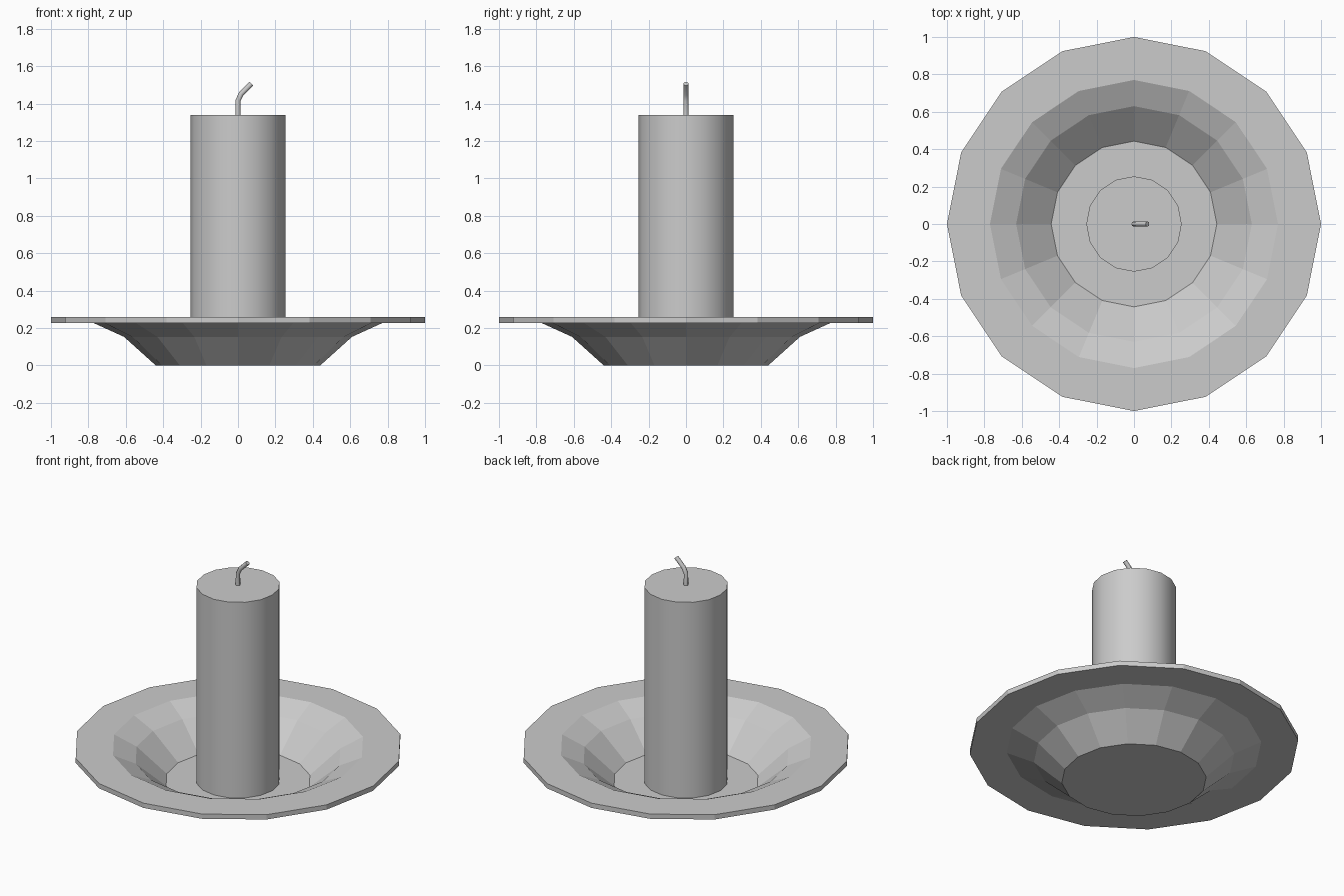
import bpy, bmesh
from math import pi, radians
from mathutils import Matrix, Vector

if "Cube" in bpy.data.objects:
    bpy.data.objects.remove(bpy.data.objects["Cube"])

SIDES = 16


def finish(name, bm, smooth=None):
    bmesh.ops.recalc_face_normals(bm, faces=bm.faces)
    mesh = bpy.data.meshes.new(name)
    bm.to_mesh(mesh)
    bm.free()
    obj = bpy.data.objects.new(name, mesh)
    bpy.context.collection.objects.link(obj)
    if smooth:
        bpy.ops.object.select_all(action='DESELECT')
        obj.select_set(True)
        bpy.context.view_layer.objects.active = obj
        bpy.ops.object.shade_smooth_by_angle(angle=radians(smooth))
    return obj


def loft(name, sections, sides, smooth=None):
    """Join rings given as (centre, radius, tilt about y) and cap both ends."""
    bm = bmesh.new()
    rings = []
    for centre, radius, tilt in sections:
        m = Matrix.Translation(centre) @ Matrix.Rotation(tilt, 4, 'Y')
        rings.append([bm.verts.new(m @ (Matrix.Rotation(2 * pi * i / sides, 3, 'Z') @ Vector((radius, 0, 0))))
                      for i in range(sides)])
    for a, b in zip(rings, rings[1:]):
        for i in range(sides):
            j = (i + 1) % sides
            bm.faces.new((a[i], a[j], b[j], b[i]))
    bm.faces.new(rings[0])
    bm.faces.new(rings[-1])
    return finish(name, bm, smooth)


# Dish: underside, rim, then the inside down to the floor
dish_profile = [(0.44, 0), (0.61, 0.153), (0.775, 0.228), (1, 0.228),
                (1, 0.26), (0.77, 0.26), (0.63, 0.193), (0.443, 0.03)]
loft("dish", [((0, 0, z), r, 0) for r, z in dish_profile], SIDES)

# Candle standing on the dish floor
loft("candle", [((0, 0, 0.03), 0.255, 0), ((0, 0, 1.34), 0.255, 0)], SIDES, smooth=40)

# Bent wick
wick_path = [(0, 1.33, 0), (0, 1.416, 13), (0.0175, 1.452, 35), (0.072, 1.506, 45)]
loft("wick", [((x, 0, z), 0.014, radians(t)) for x, z, t in wick_path], 8, smooth=50)
